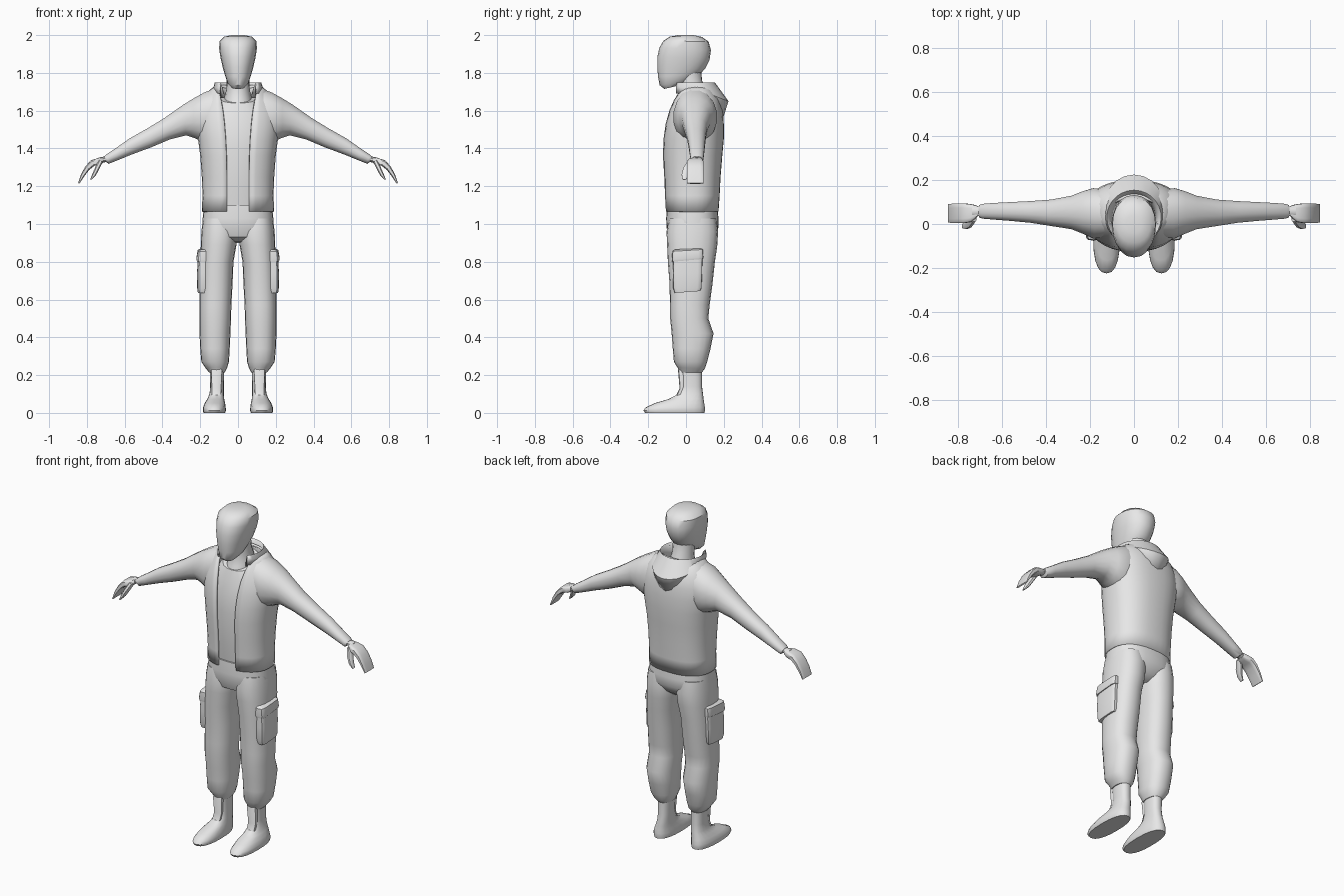
import bpy, bmesh, math
from mathutils import Vector

grey = bpy.data.materials.new("plain grey")
grey.diffuse_color = (0.8, 0.8, 0.8, 1)


def finish(name, bm, mirror=False, thick=0, angle=40):
    bmesh.ops.recalc_face_normals(bm, faces=bm.faces)
    me = bpy.data.meshes.new(name)
    bm.to_mesh(me)
    bm.free()
    ob = bpy.data.objects.new(name, me)
    bpy.context.collection.objects.link(ob)
    me.materials.append(grey)
    bpy.context.view_layer.objects.active = ob
    ob.select_set(True)
    bpy.ops.object.shade_smooth_by_angle(angle=math.radians(angle))
    ob.select_set(False)
    if thick:
        m = ob.modifiers.new("thickness", 'SOLIDIFY')
        m.thickness = thick
        m.offset = -1
    if mirror:
        ob.modifiers.new("mirror", 'MIRROR')
    return ob


def skin(rings, closed=True, caps=True):
    bm = bmesh.new()
    rows = [[bm.verts.new(p) for p in r] for r in rings]
    n = len(rows[0])
    for a, b in zip(rows, rows[1:]):
        for i in range(n if closed else n - 1):
            j = (i + 1) % n
            bm.faces.new((a[i], a[j], b[j], b[i]))
    if closed and caps:
        bm.faces.new(rows[0])
        bm.faces.new(rows[-1])
    return bm


def power(v, p):
    return math.copysign(abs(v) ** (2 / p), v)


def body(name, rings, n=20, p=2.3, mirror=False, gaps=None, thick=0):
    """Rings: centre x, half width, front y, front z, back y, back z."""
    out = []
    for k, (cx, w, fy, fz, by, bz) in enumerate(rings):
        if gaps:  # open at the front
            t0 = -math.acos((gaps[k] / w) ** (p / 2))
            ts = [t0 + (math.pi - 2 * t0) * i / n for i in range(n + 1)]
        else:
            ts = [2 * math.pi * i / n for i in range(n)]
        pts = []
        for t in ts:
            s = (power(math.sin(t), p) + 1) / 2
            pts.append((cx + w * power(math.cos(t), p),
                        fy + (by - fy) * s, fz + (bz - fz) * s))
        out.append(pts)
    return finish(name, skin(out, not gaps), mirror, thick)


def limb(name, rings, n=16, p=2.2):
    """Rings: top x, top z, bottom x, bottom z, front y, back y."""
    out = []
    for tx, tz, bx, bz, fy, by in rings:
        pts = []
        for i in range(n):
            t = 2 * math.pi * (i + 0.5) / n
            s, c = (power(math.sin(t), p) + 1) / 2, power(math.cos(t), p)
            pts.append((bx + (tx - bx) * s, (fy + by) / 2 + c * (by - fy) / 2,
                        bz + (tz - bz) * s))
        out.append(pts)
    return finish(name, skin(out), True)


# head and neck
body("head", [
    (0, .035, -.115, 1.715, -.03, 1.735), (0, .055, -.14, 1.735, .02, 1.755),
    (0, .068, -.148, 1.78, .07, 1.79), (0, .08, -.152, 1.83, .1, 1.82),
    (0, .092, -.152, 1.885, .125, 1.87), (0, .1, -.14, 1.935, .132, 1.92),
    (0, .098, -.12, 1.97, .12, 1.965), (0, .075, -.085, 1.992, .085, 1.99),
    (0, .035, -.04, 2.0, .04, 2.0)], p=2.2)
body("neck", [(0, .08, -.075, 1.6, .12, 1.66), (0, .066, -.05, 1.66, .105, 1.72),
              (0, .06, -.035, 1.71, .085, 1.76), (0, .06, -.04, 1.77, .08, 1.82)], p=2)

# undershirt
body("undershirt", [
    (0, .17, -.092, 1.1, .155, 1.1), (0, .175, -.102, 1.2, .165, 1.2),
    (0, .185, -.112, 1.4, .18, 1.4), (0, .19, -.1, 1.5, .185, 1.5),
    (0, .17, -.08, 1.585, .17, 1.6), (0, .1, -.062, 1.64, .13, 1.7)])

# open jacket with the sleeves running into it
body("jacket", [
    (0, .192, -.11, 1.065, .172, 1.065), (0, .188, -.115, 1.15, .178, 1.15),
    (0, .192, -.119, 1.25, .183, 1.25), (0, .2, -.126, 1.36, .192, 1.36),
    (0, .212, -.123, 1.45, .2, 1.45), (0, .222, -.112, 1.53, .2, 1.53),
    (0, .215, -.094, 1.6, .195, 1.6), (0, .19, -.073, 1.655, .18, 1.665),
    (0, .155, -.052, 1.7, .15, 1.71), (0, .12, -.035, 1.735, .12, 1.735)],
    n=32, p=2.4, gaps=[.06, .06, .06, .062, .066, .072, .08, .09, .1, .108], thick=.012)
limb("sleeve", [
    (.11, 1.725, .13, 1.42, -.06, .155), (.18, 1.698, .19, 1.435, -.068, .165),
    (.235, 1.667, .235, 1.455, -.045, .15), (.29, 1.633, .275, 1.468, -.025, .13),
    (.39, 1.562, .36, 1.447, -.01, .112), (.48, 1.507, .46, 1.405, .005, .105),
    (.575, 1.453, .56, 1.368, .014, .1), (.65, 1.4, .635, 1.338, .02, .096),
    (.695, 1.37, .685, 1.318, .024, .092), (.708, 1.358, .698, 1.328, .03, .086)])

# hood lying on the back
hood = [[], [], [], [], []]
for i in range(21):
    t = math.radians(-40 + 260 * i / 20)
    s = max(0, math.sin(t)) ** 1.5
    for row, r, z in zip(hood, (.088, .112, .124, .13 + .065 * s, .128 + .038 * s),
                         (1.67, 1.735, 1.748, 1.722 - .072 * s, 1.69 - .13 * s)):
        row.append((r * math.cos(t), .03 + r * math.sin(t), z))
finish("hood", skin(hood, closed=False), thick=.008)

# trousers
body("trouser_seat", [
    (0, .18, -.1, 1.1, .165, 1.1), (0, .187, -.105, 1.03, .172, 1.03),
    (0, .19, -.103, .98, .172, .98), (0, .15, -.085, .93, .14, .93),
    (0, .06, -.04, .905, .1, .9)], n=28, p=2.5)
body("trouser_leg", [
    (.1, .085, -.09, 1.03, .16, 1.03), (.098, .096, -.103, .96, .17, .96),
    (.103, .094, -.1, .89, .165, .88), (.112, .088, -.096, .8, .153, .8),
    (.116, .087, -.087, .68, .14, .68), (.12, .085, -.085, .57, .125, .57),
    (.121, .084, -.084, .5, .118, .5), (.122, .082, -.076, .42, .146, .42),
    (.122, .078, -.07, .34, .13, .34), (.121, .073, -.064, .27, .112, .27),
    (.115, .057, -.045, .24, .1, .235), (.112, .042, -.035, .215, .085, .215)],
    mirror=True)


# cargo pockets wrapped around the outer thigh
def pocket(name, rings):
    body(name, rings, n=16, p=5, mirror=True)


pocket("pocket", [(.185, .028, -.06, .635, .075, .645), (.185, .031, -.068, .66, .083, .66),
                  (.186, .031, -.07, .74, .086, .74), (.184, .028, -.068, .82, .088, .83)])
pocket("pocket_flap", [(.185, .033, -.073, .8, .09, .815), (.186, .035, -.075, .812, .092, .825),
                       (.184, .03, -.072, .855, .09, .865), (.176, .02, -.06, .865, .08, .872)])

# shoes and ankles
body("shoe", [
    (.125, .057, -.217, 0, .098, 0), (.125, .061, -.225, .012, .1, .012),
    (.125, .06, -.215, .028, .1, .03), (.122, .054, -.165, .052, .096, .052),
    (.118, .045, -.095, .072, .093, .075), (.113, .038, -.045, .098, .09, .1),
    (.111, .036, -.028, .14, .085, .14), (.112, .038, -.033, .235, .085, .235)],
    p=2.4, mirror=True)
body("shoe_tongue", [(.115, .026, -.056, .085, -.02, .085), (.114, .026, -.034, .13, -.01, .13),
                     (.113, .03, -.042, .225, -.01, .225), (.113, .026, -.036, .236, -.01, .236)],
     n=12, p=4, mirror=True)

# wrists, hands and thumbs
limb("wrist", [(.69, 1.358, .685, 1.33, .034, .082), (.716, 1.356, .71, 1.326, .036, .08),
               (.738, 1.352, .728, 1.318, .03, .085)], n=10)
limb("hand", [(.715, 1.353, .712, 1.325, .032, .083), (.745, 1.348, .732, 1.312, .01, .09),
              (.778, 1.338, .76, 1.308, .004, .094), (.808, 1.306, .787, 1.287, .004, .094),
              (.832, 1.262, .814, 1.252, .004, .093), (.847, 1.217, .84, 1.213, .006, .092)],
     n=12, p=4.5)
limb("thumb", [(.738, 1.34, .715, 1.33, .01, .05), (.757, 1.3, .733, 1.292, -.016, .03),
               (.772, 1.265, .752, 1.257, -.024, .012), (.783, 1.237, .775, 1.234, -.02, .002)],
     n=8, p=2.6)
